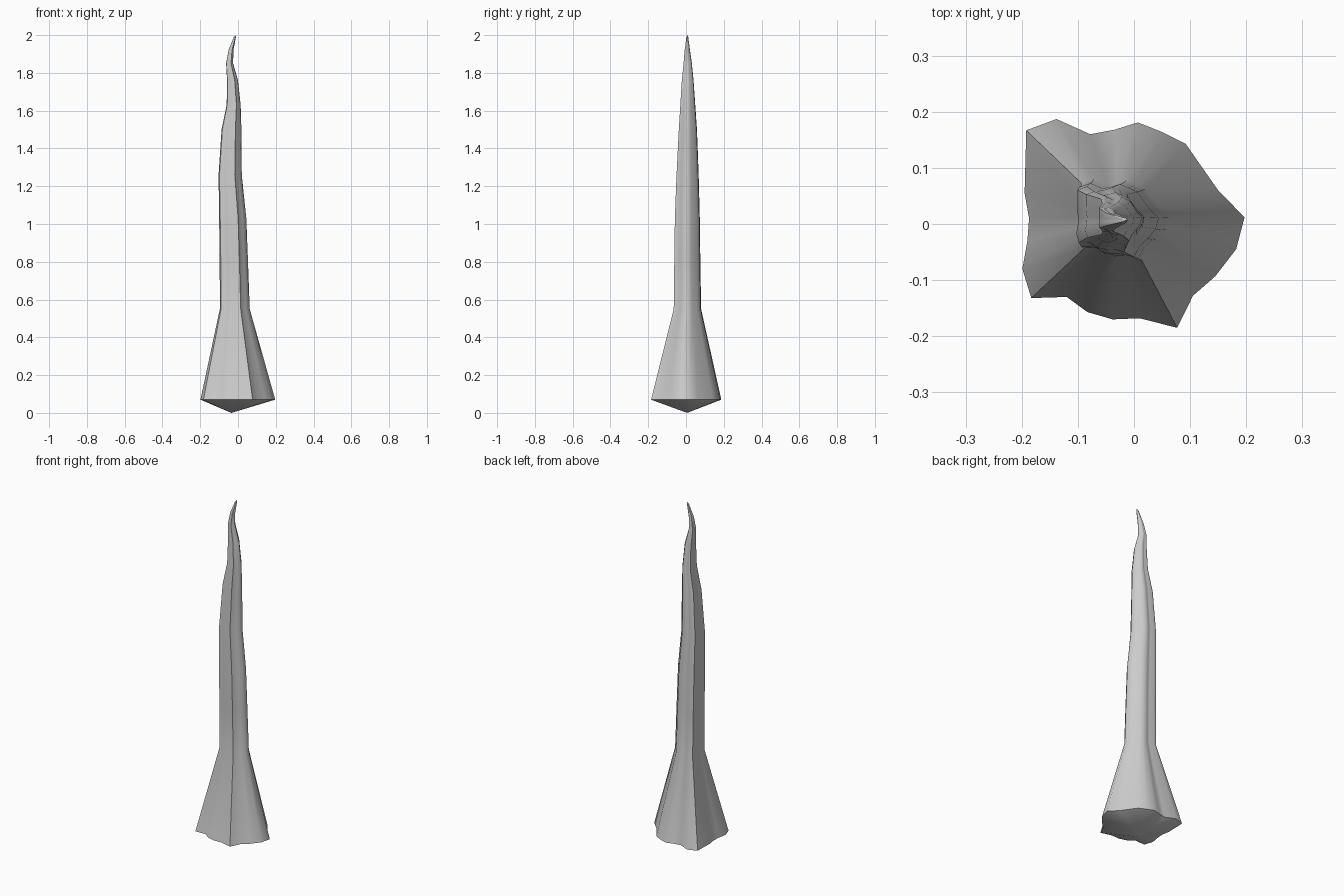
import bpy, bmesh

if "Cube" in bpy.data.objects:
    bpy.data.objects.remove(bpy.data.objects["Cube"])

# Wavy outline of the flared foot, seen from above
rim = [(.197, .012), (.182, -.045), (.145, -.093), (.105, -.128), (.077, -.185),
       (.01, -.168), (-.038, -.17), (-.083, -.157), (-.12, -.13), (-.183, -.132),
       (-.199, -.08), (-.19, -.03), (-.187, .01), (-.195, .055), (-.192, .167),
       (-.138, .187), (-.078, .16), (-.035, .168), (.007, .181), (.05, .164),
       (.092, .143), (.15, .06)]
rim.reverse()  # counter-clockwise

# Stalk sections: height, x min, x max, y min, y max
sections = [(.07, -.199, .197, -.185, .187),
            (.55, -.096, .062, -.065, .080),
            (.80, -.097, .053, -.062, .076),
            (1.03, -.100, .044, -.059, .073),
            (1.26, -.103, .020, -.050, .067),
            (1.50, -.087, .018, -.038, .058),
            (1.63, -.060, .014, -.030, .049),
            (1.76, -.058, .000, -.022, .040),
            (1.85, -.063, -.026, -.013, .031),
            (1.92, -.050, -.024, -.007, .021),
            (1.99, -.022, -.011, .002, .012)]


def fit(value, lo, hi, new_lo, new_hi):
    return new_lo + (value - lo) / (hi - lo) * (new_hi - new_lo)


bm = bmesh.new()
rings = []
for z, x0, x1, y0, y1 in sections:
    rings.append([bm.verts.new((fit(x, -.199, .197, x0, x1),
                                fit(y, -.185, .187, y0, y1), z)) for x, y in rim])

# Side walls
n = len(rim)
for low, high in zip(rings, rings[1:]):
    for i in range(n):
        j = (i + 1) % n
        bm.faces.new((low[i], low[j], high[j], high[i]))

# Pointed tip and shallow conical underside
tip = bm.verts.new((-.013, .008, 2.0))
root = bm.verts.new((-.035, .006, 0))
for i in range(n):
    j = (i + 1) % n
    bm.faces.new((rings[-1][i], rings[-1][j], tip))
    bm.faces.new((rings[0][j], rings[0][i], root))
bmesh.ops.recalc_face_normals(bm, faces=bm.faces)

mesh = bpy.data.meshes.new("curved_stalk")
bm.to_mesh(mesh)
bm.free()
stalk = bpy.data.objects.new("curved_stalk", mesh)
bpy.context.collection.objects.link(stalk)
bpy.context.view_layer.objects.active = stalk
stalk.select_set(True)
bpy.ops.object.shade_smooth_by_angle(angle=1.05)
